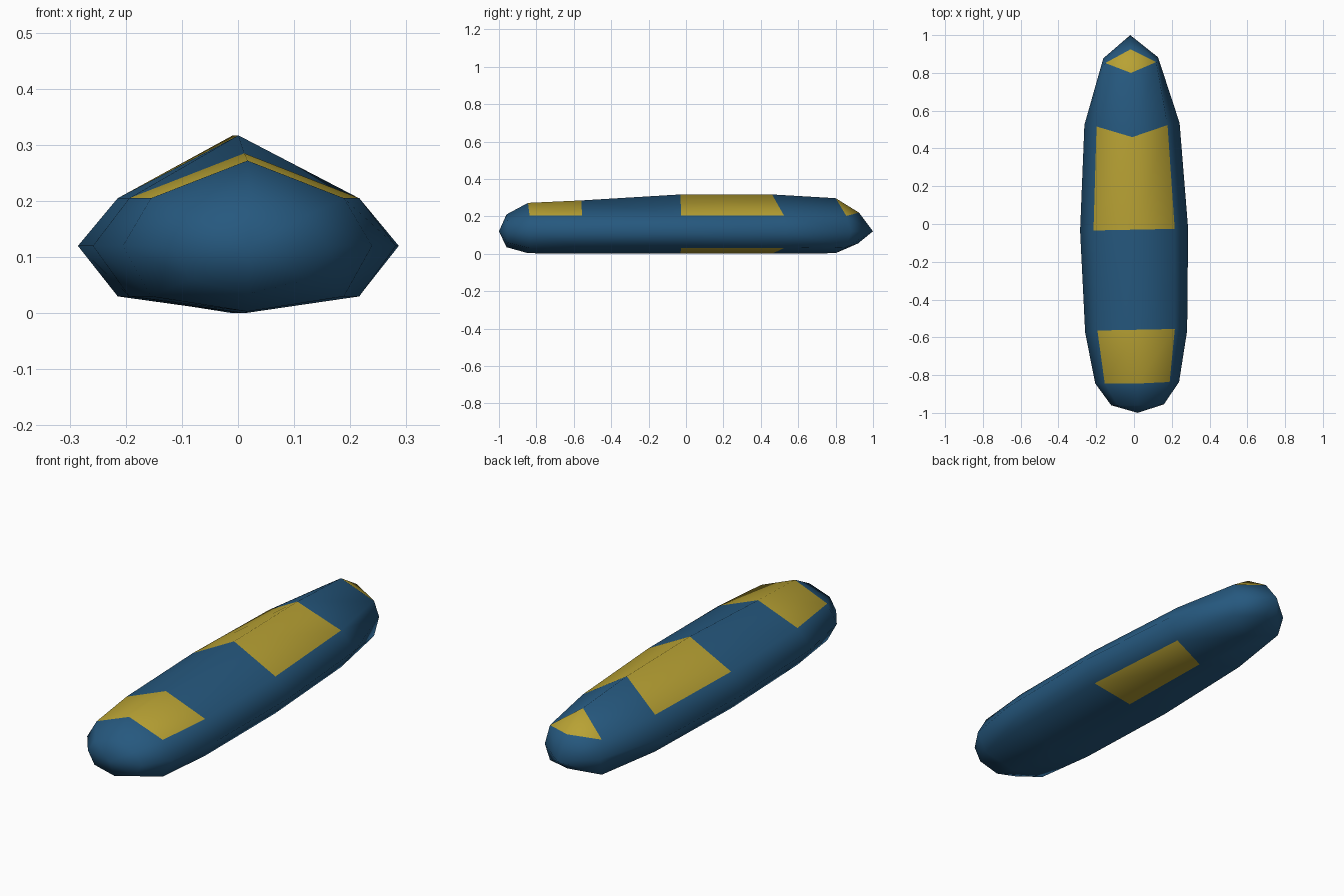
import bpy
import bmesh
from math import pi
from mathutils import Matrix

old = bpy.data.objects.get("Cube")
if old:
    bpy.data.objects.remove(old, do_unlink=True)


def make_material(name, rgb):
    mat = bpy.data.materials.new(name)
    mat.use_nodes = True
    mat.diffuse_color = (*rgb, 1)
    bsdf = mat.node_tree.nodes["Principled BSDF"]
    bsdf.inputs["Base Color"].default_value = (*rgb, 1)
    bsdf.inputs["Roughness"].default_value = 0.8
    return mat


BLUE, YELLOW = 0, 1
materials = [make_material("deep_blue", (0.019, 0.098, 0.21)),
             make_material("mustard_yellow", (0.48, 0.36, 0.034))]

# Cross-sections from nose to tail:
# (ridge y, shoulder y, side y, shoulder half width, side half width,
#  ridge z, shoulder z, low shoulder z, keel z)
SECTIONS = [
    (-0.96, -0.958, -0.957, 0.105, 0.14, 0.21, 0.175, 0.06, 0.035),
    (-0.845, -0.84, -0.84, 0.172, 0.222, 0.272, 0.205, 0.03, 0.003),
    (-0.56, -0.56, -0.57, 0.205, 0.27, 0.285, 0.205, 0.03, 0.0),
    (-0.03, -0.03, -0.03, 0.215, 0.286, 0.317, 0.205, 0.03, 0.0),
    (0.46, 0.52, 0.53, 0.188, 0.252, 0.317, 0.205, 0.03, 0.0),
    (0.80, 0.855, 0.88, 0.135, 0.145, 0.297, 0.202, 0.035, 0.003),
]
SIDE_Z = 0.12

bm = bmesh.new()


def add_ring(ry, sy, my, sw, mw, rz, sz, lz, kz):
    """Eight points: ridge, then down the +x side, keel, up the -x side."""
    right = [(sw, sy, sz), (mw, my, SIDE_Z), (sw, sy, lz)]
    left = [(-x, y, z) for x, y, z in reversed(right)]
    return [bm.verts.new(p) for p in [(0, ry, rz), *right, (0, ry, kz), *left]]


# Hull body with painted bands on the roof and one panel under the hull
rings = [add_ring(*s) for s in SECTIONS]
ROOF, UNDER = (0, 7), 3
for i, (a, b) in enumerate(zip(rings, rings[1:])):
    for j in range(8):
        k = (j + 1) % 8
        face = bm.faces.new((a[j], a[k], b[k], b[j]))
        roof_band = i in (1, 3) and j in ROOF
        under_panel = i == 3 and j == UNDER
        face.material_index = YELLOW if roof_band or under_panel else BLUE

# Rounded nose cap
nose = bm.verts.new((0, -1, SIDE_Z))
for j in range(8):
    bm.faces.new((nose, rings[0][(j + 1) % 8], rings[0][j]))

# Pointed tail cap with a painted diamond on top
tail = bm.verts.new((0, 1, SIDE_Z))
upper = bm.verts.new((0, 0.925, 0.22))
lower = bm.verts.new((0, 0.92, 0.055))
end = rings[-1]
for ridge, point in ((0, upper), (4, lower)):
    for step in (1, -1):
        shoulder = end[(ridge + step) % 8]
        side = end[(ridge + 2 * step) % 8]
        face = bm.faces.new((end[ridge], shoulder, point))
        face.material_index = YELLOW if point is upper else BLUE
        bm.faces.new((point, shoulder, tail))
        bm.faces.new((shoulder, side, tail))

bmesh.ops.recalc_face_normals(bm, faces=bm.faces)
# The hull sits at a very slight yaw
bmesh.ops.transform(bm, matrix=Matrix.Rotation(pi / 157, 4, "Z"), verts=bm.verts)
for face in bm.faces:
    face.smooth = True

mesh = bpy.data.meshes.new("hull")
bm.to_mesh(mesh)
bm.free()
for mat in materials:
    mesh.materials.append(mat)
hull = bpy.data.objects.new("hull", mesh)
bpy.context.collection.objects.link(hull)
